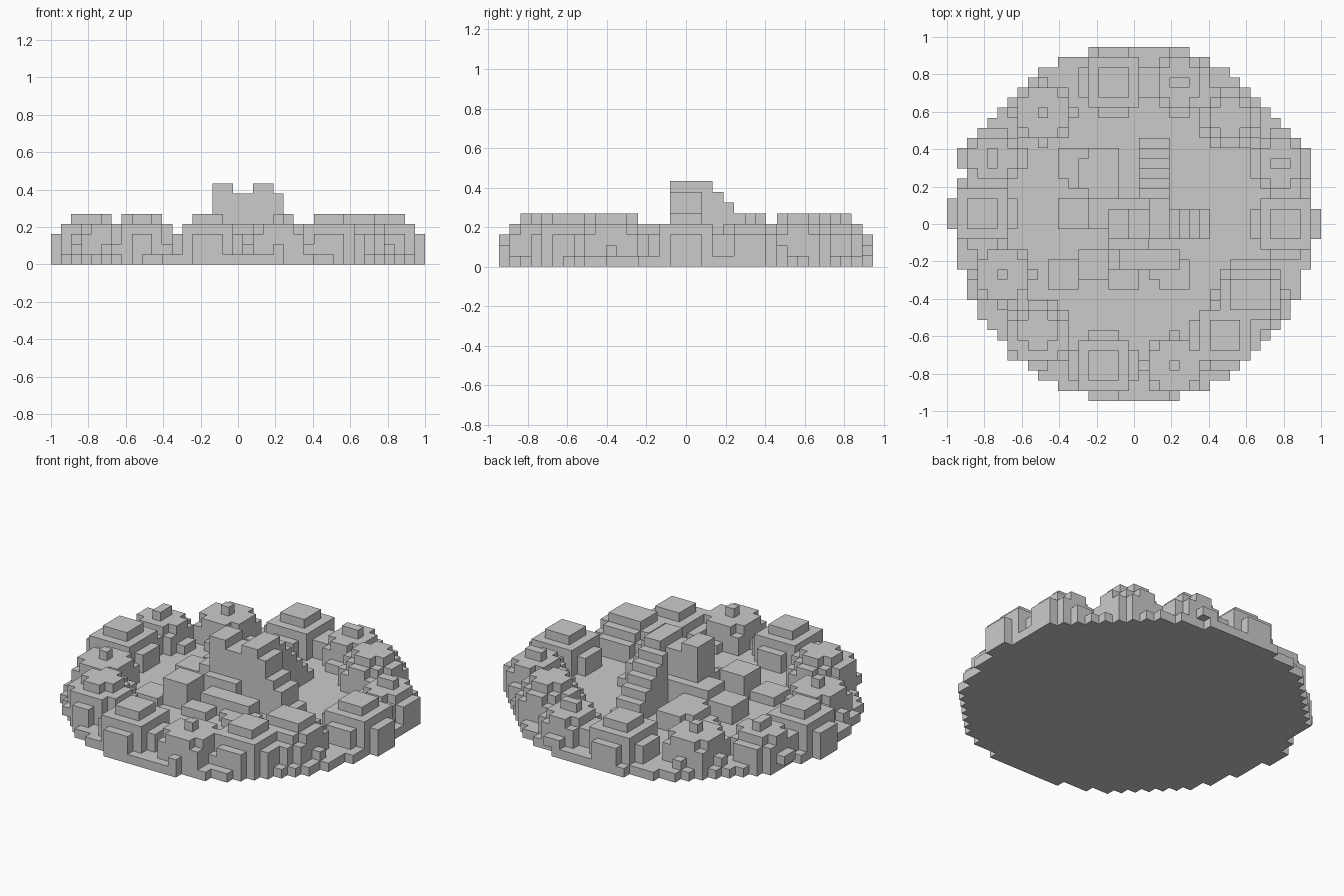
import bpy, math

if "Cube" in bpy.data.objects:
    bpy.data.objects.remove(bpy.data.objects["Cube"])

V = 2 / 37          # cell size
parts = {}          # part name -> set of cells


def disc(r):
    n = int(r)
    return {(x, y, 0) for x in range(-n, n + 1) for y in range(-n, n + 1)
            if x * x + y * y <= r * r}


def stone(cx, cy, r, cz=1):
    """Voxel ball, cut off at the ground."""
    return {(x, y, z)
            for x in range(math.floor(cx - 4), math.ceil(cx + 5))
            for y in range(math.floor(cy - 4), math.ceil(cy + 5))
            for z in range(0, 6)
            if (x - cx) ** 2 + (y - cy) ** 2 + (z - cz) ** 2 <= r * r}


def block(x0, x1, y0, y1, h):
    return {(x, y, z) for x in range(x0, x1 + 1)
            for y in range(y0, y1 + 1) for z in range(1, h)}


def log(a, b, w=1):
    """Stepped log rising from a=(x, y, height) to b."""
    cells = set()
    n = int(max(abs(a[0] - b[0]), abs(a[1] - b[1])))
    for i in range(n + 1):
        x, y, h = (round(p + (q - p) * i / n) for p, q in zip(a, b))
        wx = 0 if a[1] == b[1] else w
        wy = 0 if a[0] == b[0] else w
        cells |= block(x - wx, x + wx, y - wy, y + wy, h)
    return cells


# Round base plate
parts["base"] = disc(17.5)

# Ring of stones: large ones have a cap, small ones are lower
big = [(15, 0), (9.5, 10.5), (-2, 14), (-15, 1), (-9.5, -10.7),
       (-3, -14), (9, -11), (11.5, -7)]
small = [(14.5, 6), (4.5, 14), (-9, 11), (-14, 6.5), (-13, -5), (4, -14)]
for i, (x, y) in enumerate(big):
    parts[f"large_stone_{i + 1}"] = stone(x, y, 3.5)
for i, (x, y) in enumerate(small):
    parts[f"small_stone_{i + 1}"] = stone(x, y, 3.05)

# Leaning logs
parts["log_back"] = log((2, 8, 2), (2, 3, 7))
parts["log_right"] = log((7, 0, 2), (4, 0, 7))
parts["log_back_left"] = log((-6, 6, 2), (-3, 4, 3)) | block(-4, -2, 5, 7, 3)
parts["log_left"] = block(-7, -5, 0, 2, 3) | block(-4, -3, 0, 2, 4)
parts["log_front_left"] = block(-8, -6, -6, -4, 2) | block(-5, -3, -5, -3, 4)
parts["log_front"] = block(-2, 0, -6, -5, 2) | block(-1, 1, -4, -3, 3)
parts["log_front_right"] = log((4, -5, 2), (3, -4, 2)) | block(2, 4, -4, -3, 3)

# Meeting point of the logs
parts["log_peak"] = (block(-1, 4, -1, 1, 7) | block(-2, -1, -1, 1, 8)
                     | block(2, 3, -1, 2, 8) | block(-2, 1, -2, 2, 4))

# Turn each cell set into a mesh, keeping only exposed faces
DIRS = {(1, 0, 0): ((1, 0, 0), (1, 1, 0), (1, 1, 1), (1, 0, 1)),
        (-1, 0, 0): ((0, 0, 0), (0, 0, 1), (0, 1, 1), (0, 1, 0)),
        (0, 1, 0): ((0, 1, 0), (0, 1, 1), (1, 1, 1), (1, 1, 0)),
        (0, -1, 0): ((0, 0, 0), (1, 0, 0), (1, 0, 1), (0, 0, 1)),
        (0, 0, 1): ((0, 0, 1), (1, 0, 1), (1, 1, 1), (0, 1, 1)),
        (0, 0, -1): ((0, 0, 0), (0, 1, 0), (1, 1, 0), (1, 0, 0))}
solid = set().union(*parts.values())
used = set()
for name, cells in parts.items():
    index, faces = {}, []
    for c in sorted(cells - used):
        for d, quad in DIRS.items():
            if tuple(p + q for p, q in zip(c, d)) in solid:
                continue
            faces.append([index.setdefault(tuple(p + q for p, q in zip(c, k)), len(index))
                          for k in quad])
    used |= cells
    if not faces:
        continue
    verts = [((x - 0.5) * V, (y - 0.5) * V, z * V) for x, y, z in index]
    mesh = bpy.data.meshes.new(name)
    mesh.from_pydata(verts, [], faces)
    bpy.context.collection.objects.link(bpy.data.objects.new(name, mesh))
